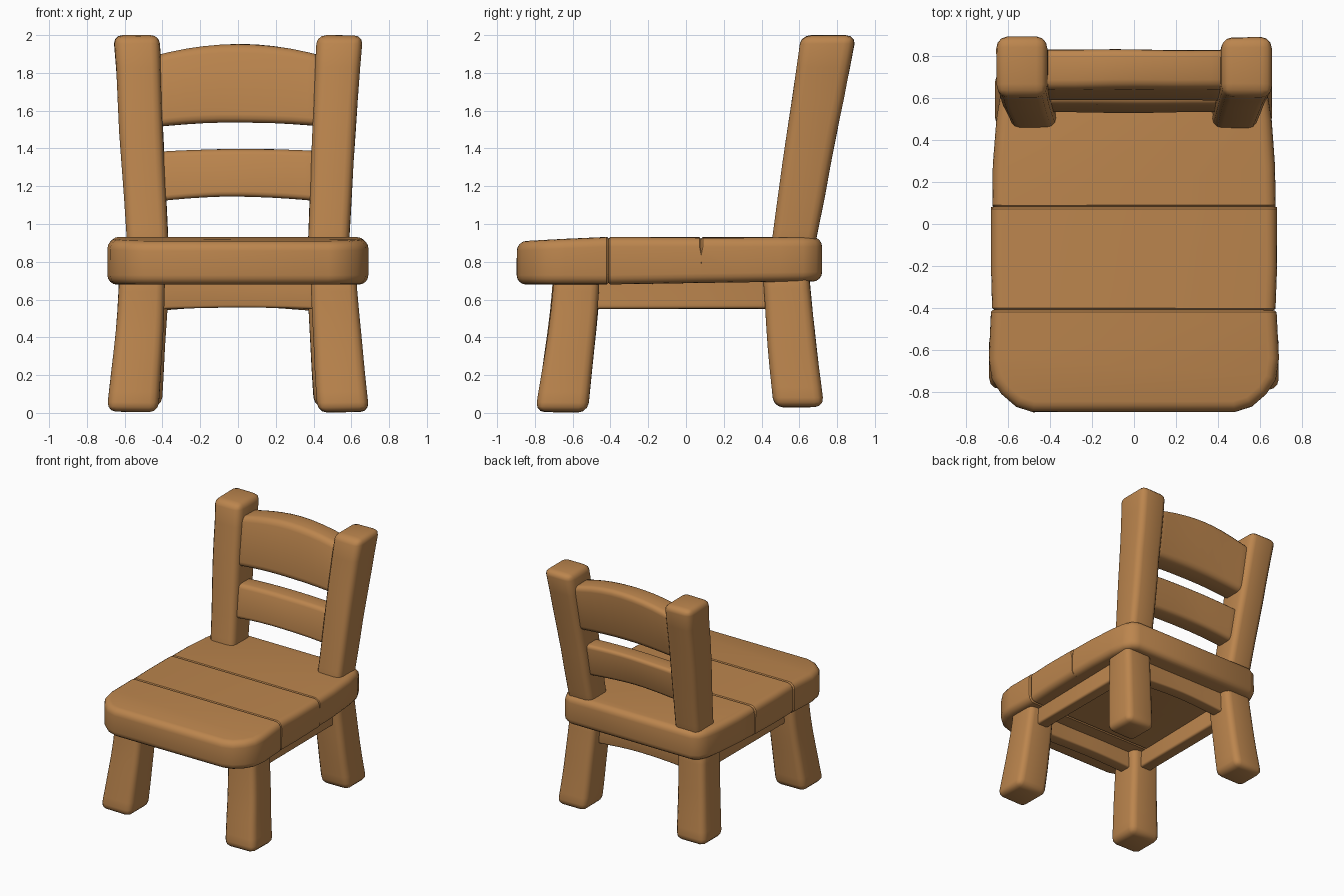
import bpy, bmesh, math
from mathutils import Vector, noise

if "Cube" in bpy.data.objects:
    bpy.data.objects.remove(bpy.data.objects["Cube"], do_unlink=True)

WOOD = (0.50, 0.235, 0.075, 1)
wood = bpy.data.materials.new("warm wood")
wood.use_nodes = True
wood.diffuse_color = WOOD
wood.node_tree.nodes["Principled BSDF"].inputs["Base Color"].default_value = WOOD


def finish(name, bm, wobble=0.006):
    # gentle hand-carved unevenness, then smooth shading with crisp edges
    for v in bm.verts:
        v.co += noise.noise_vector(v.co * 2.5) * wobble
    bmesh.ops.recalc_face_normals(bm, faces=bm.faces)
    mesh = bpy.data.meshes.new(name)
    bm.to_mesh(mesh)
    bm.free()
    mesh.materials.append(wood)
    ob = bpy.data.objects.new(name, mesh)
    bpy.context.collection.objects.link(ob)
    bpy.ops.object.select_all(action='DESELECT')
    ob.select_set(True)
    bpy.context.view_layer.objects.active = ob
    bpy.ops.object.shade_smooth_by_angle(angle=math.radians(40))


def rounded_box(size, bevel, axis, slices):
    """Centred box with rounded edges, sliced across one axis."""
    bm = bmesh.new()
    bmesh.ops.create_cube(bm, size=1)
    bmesh.ops.scale(bm, vec=size, verts=bm.verts)
    bmesh.ops.bevel(bm, geom=bm.edges[:], offset=bevel, segments=3,
                    profile=0.5, affect='EDGES')
    normal = Vector((0, 0, 0))
    normal[axis] = 1
    for i in range(1, slices):
        bmesh.ops.bisect_plane(bm, geom=bm.verts[:] + bm.edges[:] + bm.faces[:],
                               plane_co=normal * size[axis] * (i / slices - 0.5),
                               plane_no=normal)
    return bm


def post(name, side, z, xs, ys, bevel=0.05, curve=1.0):
    """Leaning timber; xs and ys hold its bottom and top (min, max)."""
    w, d, h = xs[0][1] - xs[0][0], ys[0][1] - ys[0][0], z[1] - z[0]
    bm = rounded_box((w, d, h), bevel, 2, 7)
    for v in bm.verts:
        t = min(1.0, max(0.0, v.co.z / h + 0.5))
        k = 1 - (1 - t) ** curve
        u = (v.co.x / w + 0.5, v.co.y / d + 0.5)
        p = []
        for f, (lo, hi) in zip(u, (xs, ys)):
            a = lo[0] + (hi[0] - lo[0]) * k
            b = lo[1] + (hi[1] - lo[1]) * k
            p.append(a + (b - a) * f)
        v.co = (side * p[0], p[1], z[0] + h * t)
    finish(name, bm)


def rail(name, half, z, y, depth, lean=0.0, arch=(0.0, 0.0), bevel=0.03):
    """Crosswise board with arched bottom and top edges."""
    h = z[1] - z[0]
    bm = rounded_box((2 * half, depth, h), bevel, 0, 10)
    for v in bm.verts:
        t = v.co.z / h + 0.5
        bow = 1 - (v.co.x / half) ** 2
        v.co.y += y + lean * v.co.z
        v.co.z = z[0] + h * t + bow * (arch[0] + (arch[1] - arch[0]) * t)
    finish(name, bm)


def plank(name, half_outline, joints, open_joints):
    """Seat plank: rounded outside, small chamfers along the joints."""
    z0, z1 = 0.68, 0.93
    outline = half_outline + [(-x, y) for x, y in reversed(half_outline)]
    bm = bmesh.new()
    base = bm.faces.new([bm.verts.new((x, y, z0)) for x, y in outline])
    top = bmesh.ops.extrude_face_region(bm, geom=[base])["geom"]
    for v in top:
        if isinstance(v, bmesh.types.BMVert):
            v.co.z = z1
    bmesh.ops.recalc_face_normals(bm, faces=bm.faces)

    def on_joint(e, lines):
        return any(all(abs(v.co.y - j) < 0.002 for v in e.verts) for j in lines)

    def level(e):
        return abs(e.verts[0].co.z - e.verts[1].co.z) < 0.001

    rim = [e for e in bm.edges if level(e) and not on_joint(e, joints)]
    bmesh.ops.bevel(bm, geom=rim, offset=0.05, segments=4, profile=0.5,
                    affect='EDGES')
    seam = [e for e in bm.edges if on_joint(e, joints) and len(e.link_faces) == 2
            and (on_joint(e, open_joints) or e.verts[0].co.z > 0.87)]
    bmesh.ops.bevel(bm, geom=seam, offset=0.009, segments=1, affect='EDGES')
    # underside rises a little towards the back, top dips at the front
    for v in bm.verts:
        if v.co.z < 0.8:
            v.co.z += 0.015 * max(0, v.co.y + 0.4)
        elif v.co.y < -0.45:
            v.co.z += 0.05 * (v.co.y + 0.45)
    finish(name, bm, 0.003)


# seat planks
FRONT, REAR = -0.41, 0.08
plank("front_seat_plank",
      [(0.48, -0.895), (0.56, -0.87), (0.63, -0.81), (0.675, -0.74),
       (0.69, -0.64), (0.68, FRONT)], [FRONT], [FRONT])
plank("middle_seat_plank",
      [(0.675, FRONT), (0.682, -0.2), (0.68, REAR)], [FRONT, REAR], [FRONT])
plank("rear_seat_plank",
      [(0.675, REAR), (0.672, 0.28), (0.655, 0.5), (0.635, 0.62),
       (0.60, 0.69), (0.54, 0.72)], [REAR], [])

# legs, back posts and side aprons
for side, label in ((1, "left"), (-1, "right")):
    post(f"front_leg_{label}", side, (0.005, 0.75),
         ((0.42, 0.695), (0.385, 0.625)), ((-0.795, -0.52), (-0.70, -0.455)),
         curve=1.3)
    post(f"back_leg_{label}", side, (0.03, 0.76),
         ((0.405, 0.665), (0.365, 0.605)), ((0.465, 0.73), (0.405, 0.65)),
         curve=1.2)
    post(f"back_post_{label}", side, (0.8, 2.0),
         ((0.365, 0.58), (0.415, 0.658)), ((0.44, 0.665), (0.61, 0.90)),
         bevel=0.045)
    post(f"side_apron_{label}", side, (0.55, 0.74),
         ((0.455, 0.555), (0.455, 0.555)), ((-0.52, 0.47), (-0.52, 0.47)),
         bevel=0.015)

# front and back aprons
rail("front_apron", 0.46, (0.545, 0.74), -0.575, 0.10, arch=(0.015, 0), bevel=0.015)
rail("back_apron", 0.46, (0.535, 0.74), 0.53, 0.10, arch=(0.025, 0), bevel=0.015)

# backrest boards, leaning with the posts
rail("upper_back_board", 0.46, (1.51, 1.885), 0.71, 0.19, lean=0.17,
     arch=(0.03, 0.065), bevel=0.04)
rail("lower_back_board", 0.44, (1.115, 1.38), 0.625, 0.15, lean=0.17,
     arch=(0.03, 0.02), bevel=0.03)
